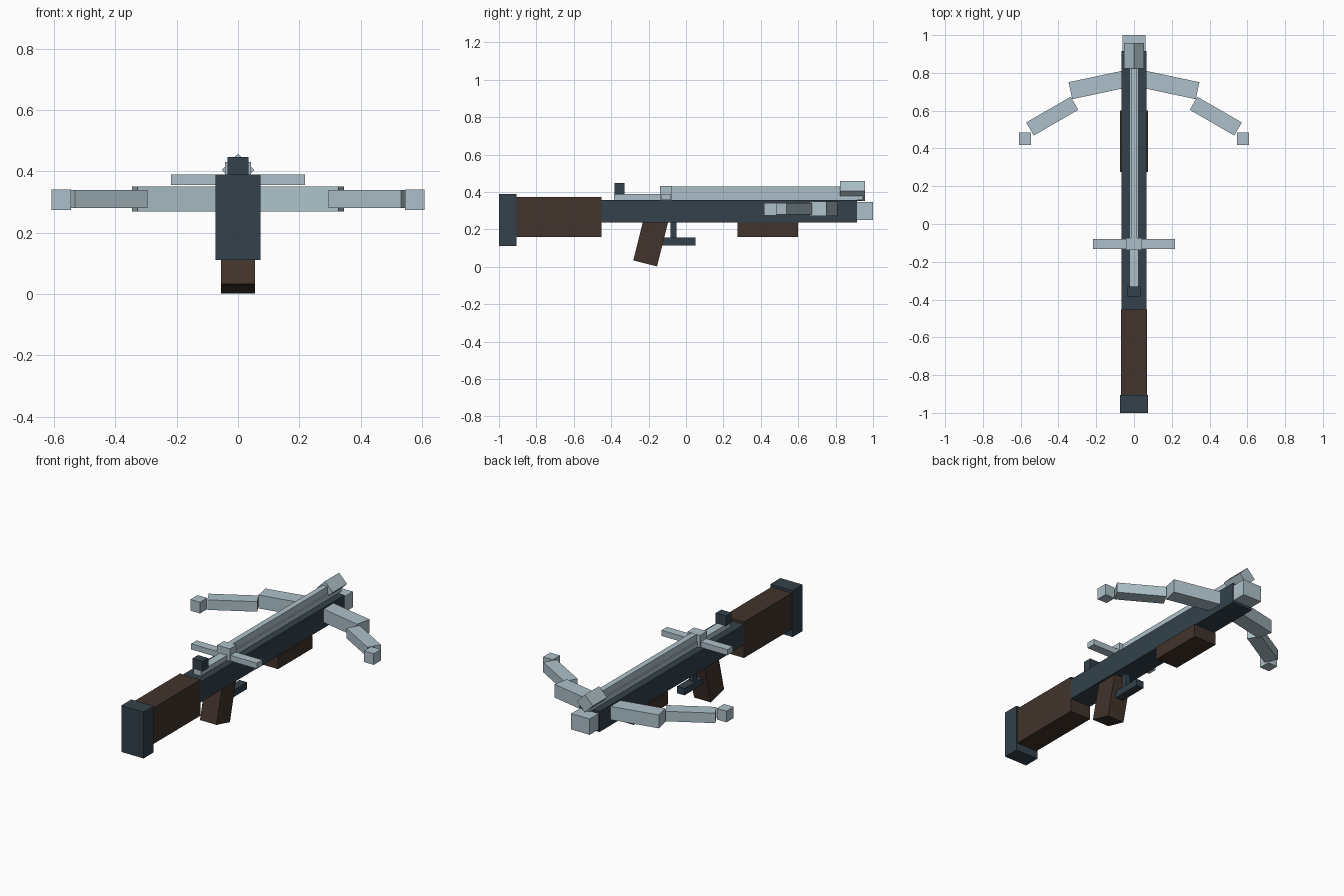
import bpy
from math import radians

cube = bpy.data.objects.get("Cube")
if cube:
    bpy.data.objects.remove(cube, do_unlink=True)


def material(name, rgb):
    mat = bpy.data.materials.new(name)
    mat.use_nodes = True
    mat.diffuse_color = (*rgb, 1)
    mat.node_tree.nodes["Principled BSDF"].inputs["Base Color"].default_value = (*rgb, 1)
    return mat


STEEL = material("pale steel", (0.42, 0.53, 0.585))
SLATE = material("dark slate", (0.033, 0.053, 0.07))
WOOD = material("brown wood", (0.054, 0.034, 0.025))


def block(name, mat, center, size, rotation=(0, 0, 0)):
    """Box given by centre and full size, rotated in degrees."""
    bpy.ops.mesh.primitive_cube_add(size=1, location=center,
                                    rotation=[radians(a) for a in rotation])
    obj = bpy.context.object
    obj.name = name
    obj.scale = size
    bpy.ops.object.transform_apply(location=False, rotation=False, scale=True)
    obj.data.materials.append(mat)
    return obj


def span(name, mat, width, y, z):
    """Box centred on x = 0, given by its y and z ranges."""
    return block(name, mat, (0, sum(y) / 2, sum(z) / 2),
                 (width, y[1] - y[0], z[1] - z[0]))


# Stock and body
span("butt_plate", SLATE, 0.148, (-1.0, -0.905), (0.112, 0.39))
span("stock", WOOD, 0.136, (-0.905, -0.452), (0.158, 0.374))
span("body", SLATE, 0.134, (-0.452, 0.915), (0.236, 0.358))
span("fore_grip", WOOD, 0.146, (0.275, 0.6), (0.16, 0.237))
span("nose_block", STEEL, 0.122, (0.913, 1.0), (0.25, 0.345))

# Slanted handle, reaching up into the body
block("handle", WOOD, (0, -0.187, 0.144), (0.11, 0.131, 0.26), (-14, 0, 0))

# Trigger assembly
span("trigger_post", SLATE, 0.03, (-0.083, -0.05), (0.15, 0.238))
span("trigger_bar", SLATE, 0.05, (-0.125, 0.05), (0.114, 0.155))

# Rails, cocking slide and sights
span("lower_rail", STEEL, 0.05, (-0.385, 0.945), (0.357, 0.388))
span("upper_rail", STEEL, 0.034, (-0.1, 0.9), (0.386, 0.43))
span("slide_block", STEEL, 0.084, (-0.138, -0.074), (0.357, 0.431))
span("slide_handle", STEEL, 0.436, (-0.132, -0.08), (0.356, 0.39))
span("rear_sight", SLATE, 0.068, (-0.383, -0.33), (0.387, 0.447))
block("front_sight", STEEL, (0, 0.89, 0.405), (0.075, 0.135, 0.075), (0, 45, 0))

# Bow limbs on both sides
for side, sign in (("left", 1), ("right", -1)):
    block(side + "_inner_limb", STEEL, (sign * 0.18, 0.739, 0.31),
          (0.32, 0.092, 0.08), (0, 0, -12 * sign))
    block(side + "_outer_limb", STEEL, (sign * 0.433, 0.571, 0.31),
          (0.272, 0.08, 0.06), (0, 0, -30 * sign))
    block(side + "_limb_tip", STEEL, (sign * 0.576, 0.451, 0.308),
          (0.064, 0.068, 0.067))
